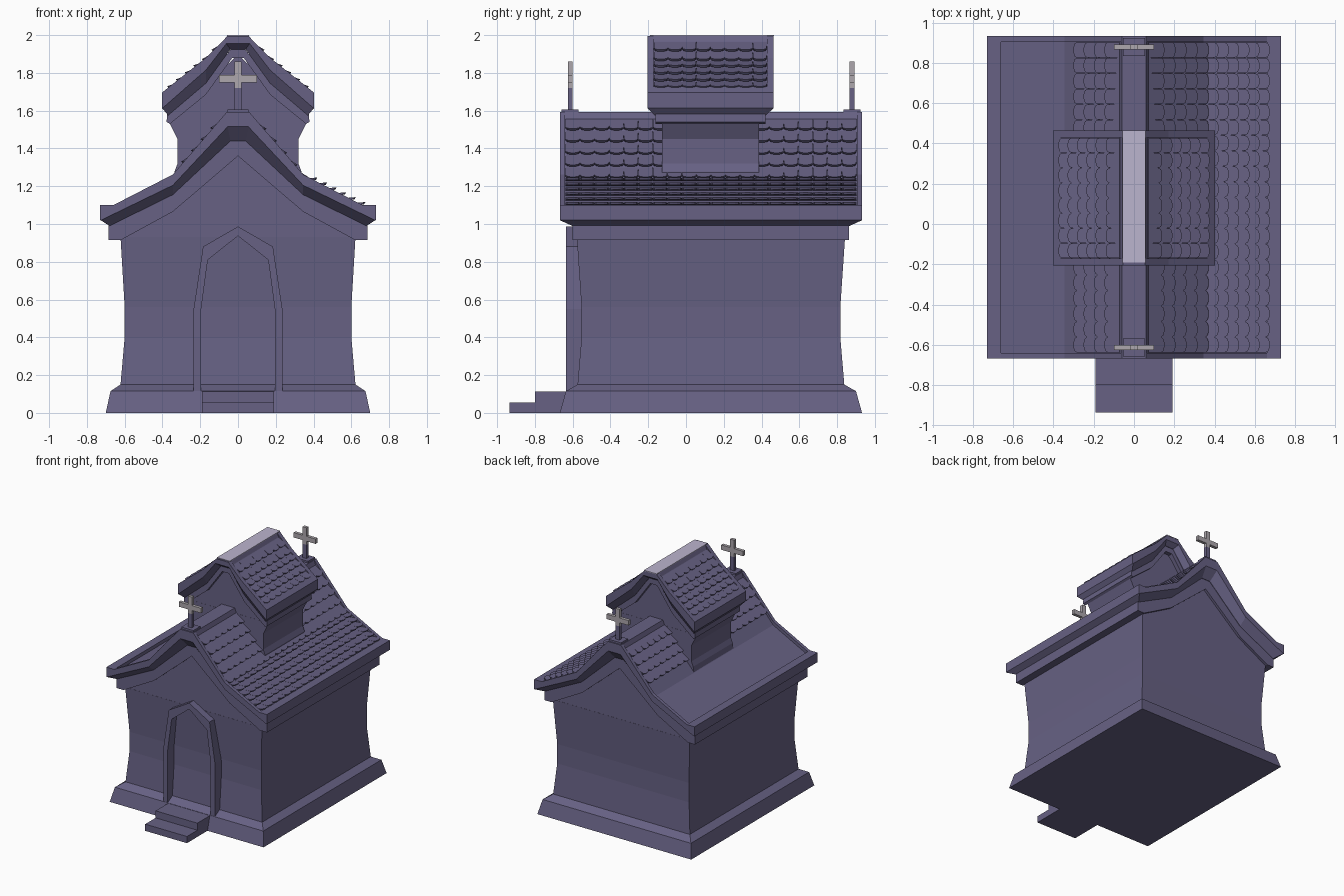
import bpy, bmesh, math

if "Cube" in bpy.data.objects:
    bpy.data.objects.remove(bpy.data.objects["Cube"])


def material(name, rgb):
    m = bpy.data.materials.new(name)
    m.diffuse_color = (*rgb, 1)
    m.use_nodes = True
    m.node_tree.nodes["Principled BSDF"].inputs["Base Color"].default_value = m.diffuse_color
    return m


PURPLE = material("dusky purple", (0.135, 0.120, 0.230))
LILAC = material("pale lilac", (0.50, 0.46, 0.62))
GREY = material("pale grey", (0.42, 0.39, 0.42))


def finish(bm, name, mat):
    bmesh.ops.recalc_face_normals(bm, faces=bm.faces)
    me = bpy.data.meshes.new(name)
    bm.to_mesh(me)
    bm.free()
    me.materials.append(mat)
    ob = bpy.data.objects.new(name, me)
    bpy.context.collection.objects.link(ob)
    return ob


def loft(name, rings, mat=PURPLE):
    """Join equal-length rings of 3D points and cap both ends."""
    bm = bmesh.new()
    vs = [[bm.verts.new(p) for p in r] for r in rings]
    n = len(vs[0])
    for a, b in zip(vs, vs[1:]):
        for i in range(n):
            j = (i + 1) % n
            bm.faces.new((a[i], a[j], b[j], b[i]))
    bm.faces.new(vs[0])
    bm.faces.new(vs[-1])
    return finish(bm, name, mat)


def at(y, pts):
    return [(x, y, z) for x, z in pts]


def prism(name, pts, y0, y1, mat=PURPLE):
    return loft(name, [at(y0, pts), at(y1, pts)], mat)


def box(name, x0, x1, y0, y1, z0, z1, mat=PURPLE):
    return prism(name, [(x0, z0), (x1, z0), (x1, z1), (x0, z1)], y0, y1, mat)


def mir(pts):
    return [(-x, z) for x, z in pts]


def band(up, low):
    """Symmetric band from half profiles that run eave to ridge."""
    pts = up + mir(up[::-1]) + mir(low) + low[::-1]
    return [p for i, p in enumerate(pts) if p != pts[i - 1]]


def tower(name, levels, cy):
    """Stack of rectangles: (z, half x, half y)."""
    return loft(name, [[(-a, cy - b, z), (a, cy - b, z), (a, cy + b, z), (-a, cy + b, z)]
                       for z, a, b in levels])


def tiles(name, a, b, rows, count, y0, y1, side, lift):
    """Rows of overlapping round-ended tiles on the slope a to b."""
    bm = bmesh.new()
    length = math.dist(a, b)
    dx, dz = (b[0] - a[0]) / length, (b[1] - a[1]) / length
    step, w = length / rows, (y1 - y0) / count
    arc = [(math.cos(math.pi * k / 5), math.sin(math.pi * k / 5)) for k in range(6)]
    for r in range(rows):
        u0, u1 = r * step, (r + 1) * step
        for c in range(count):
            yc = y0 + (c + 0.5) * w
            outline = [(u0, yc - w / 2), (u0, yc + w / 2)]
            outline += [(u1 - 0.012 + 0.018 * s, yc + 0.49 * w * k) for k, s in arc]
            layers = []
            for drop in (0, 0.014):
                ring = []
                for u, y in outline:
                    h = 0.004 + (lift - 0.004) * (u - u0) / step - drop
                    ring.append(bm.verts.new((side * (a[0] + dx * u - dz * h), y,
                                              a[1] + dz * u + dx * h)))
                layers.append(ring)
            top, bot = layers
            bm.faces.new(top)
            bm.faces.new(bot[::-1])
            for i in range(len(top)):
                j = (i + 1) % len(top)
                bm.faces.new((top[i], bot[i], bot[j], top[j]))
    return finish(bm, name, PURPLE)


def roof(name, up, low, inner, y0, y1, cham, rim, dz, ridge_low):
    """Thick gabled roof: bevelled underside, recessed tile field, raised rims."""
    field = [(x, z - dz) for x, z in up]
    edge, deep = band(field, low), band(field, inner)
    loft(name, [at(y0, edge), at(y0 + cham, deep), at(y1 - cham, deep), at(y1, edge)])
    border = band(up, field)
    prism(name + "_front_rim", border, y0, y0 + rim)
    prism(name + "_back_rim", border, y1 - rim, y1)
    for s, tag in ((1, "right"), (-1, "left")):
        (xa, za), (xb, zb) = up[0], up[1]
        prism(f"{name}_{tag}_eave_rim", [(s * xa, za), (s * xb, zb), (s * xb, zb - dz - 0.01),
                                         (s * xa, za - dz)], y0 + rim, y1 - rim)
    xr, zr = up[-1]
    prism(name + "_ridge", [(-xr, zr), (xr, zr), (xr + 0.015, ridge_low), (-xr - 0.015, ridge_low)],
          y0 + rim, y1 - rim)


# Main walls with flared plinth, and gable
CY = 0.132
tower("walls", [(0, 0.70, 0.80), (0.115, 0.675, 0.768), (0.15, 0.622, 0.706), (0.40, 0.60, 0.685),
                (0.56, 0.60, 0.685), (0.93, 0.622, 0.71)], CY)
prism("gable_wall", [(-0.62, 0.92), (0.62, 0.92), (0.345, 1.10), (0, 1.40), (-0.345, 1.10)],
      CY - 0.709, CY + 0.709)
prism("gable_trim", band([(0.685, 1.01), (0.345, 1.18), (0.0, 1.48)],
                         [(0.685, 0.915), (0.62, 0.915), (0.345, 1.065), (0.0, 1.36)]),
      CY - 0.733, CY + 0.73)

# Main roof
roof("main_roof", [(0.73, 1.10), (0.66, 1.10), (0.345, 1.262), (0.06, 1.592)],
     [(0.73, 1.022), (0.726, 1.02), (0.345, 1.205), (0.055, 1.515)],
     [(0.73, 1.022), (0.68, 0.99), (0.345, 1.155), (0.04, 1.44)],
     -0.668, 0.932, 0.066, 0.028, 0.028, 1.55)
tiles("right_upper_tiles", (0.07, 1.553), (0.345, 1.234), 5, 20, -0.638, 0.902, 1, 0.028)
tiles("right_lower_tiles", (0.345, 1.236), (0.65, 1.080), 6, 20, -0.638, 0.902, 1, 0.04)
tiles("left_upper_tiles", (0.07, 1.553), (0.275, 1.315), 4, 20, -0.638, 0.902, -1, 0.028)

# Door surround and steps
outer = [(0.235, 0.115), (0.235, 0.55), (0.185, 0.88), (0.0, 0.987)]
inner = [(0.195, 0.115), (0.195, 0.55), (0.16, 0.81), (0.0, 0.937)]
prism("door_frame", band(outer, inner), -0.635, -0.54)
box("upper_step", -0.19, 0.19, -0.80, -0.60, 0, 0.113)
box("lower_step", -0.19, 0.19, -0.935, -0.80, 0, 0.055)

# Turret on the ridge
TY = 0.129
tower("turret_walls", [(1.22, 0.345, 0.257), (1.28, 0.335, 0.257), (1.32, 0.32, 0.257),
                       (1.45, 0.32, 0.257), (1.55, 0.37, 0.257)], TY)
prism("turret_gable", [(-0.365, 1.54), (0.365, 1.54), (0.17, 1.73), (0, 1.90), (-0.17, 1.73)],
      TY - 0.256, TY + 0.256)
prism("turret_trim", band([(0.375, 1.59), (0.17, 1.755), (0.03, 1.935)],
                          [(0.378, 1.54), (0.36, 1.53), (0.17, 1.685), (0.03, 1.88)]),
      TY - 0.291, TY + 0.291)
roof("turret_roof", [(0.403, 1.695), (0.362, 1.728), (0.17, 1.880), (0.055, 1.996)],
     [(0.403, 1.615), (0.40, 1.613), (0.17, 1.815), (0.062, 1.955)],
     [(0.403, 1.615), (0.37, 1.575), (0.17, 1.745), (0.04, 1.925)],
     -0.205, 0.463, 0.04, 0.034, 0.022, 1.965)
box("turret_ridge_cap", -0.058, 0.058, -0.19, 0.465, 1.994, 2.0, LILAC)
for s, tag in ((1, "right"), (-1, "left")):
    tiles(f"turret_{tag}_upper_tiles", (0.07, 1.960), (0.17, 1.860), 2, 8, -0.17, 0.428, s, 0.022)
    tiles(f"turret_{tag}_lower_tiles", (0.17, 1.860), (0.355, 1.712), 4, 8, -0.17, 0.428, s, 0.024)

# Ridge-end blocks and crosses
for y, tag in ((-0.613, "front"), (0.878, "back")):
    box(tag + "_cross_block", -0.055, 0.055, y - 0.045, y + 0.045, 1.55, 1.607)
    box(tag + "_cross_stem", -0.018, 0.018, y - 0.013, y + 0.013, 1.60, 1.72)
    c, h, e = 0.018, 0.10, 1.77
    half = [(c, 1.72), (c, e - 0.02), (h, e - 0.02), (h, e + 0.02), (c, e + 0.02), (c, 1.86)]
    prism(tag + "_cross", half + mir(half[::-1]), y - 0.013, y + 0.013, GREY)
